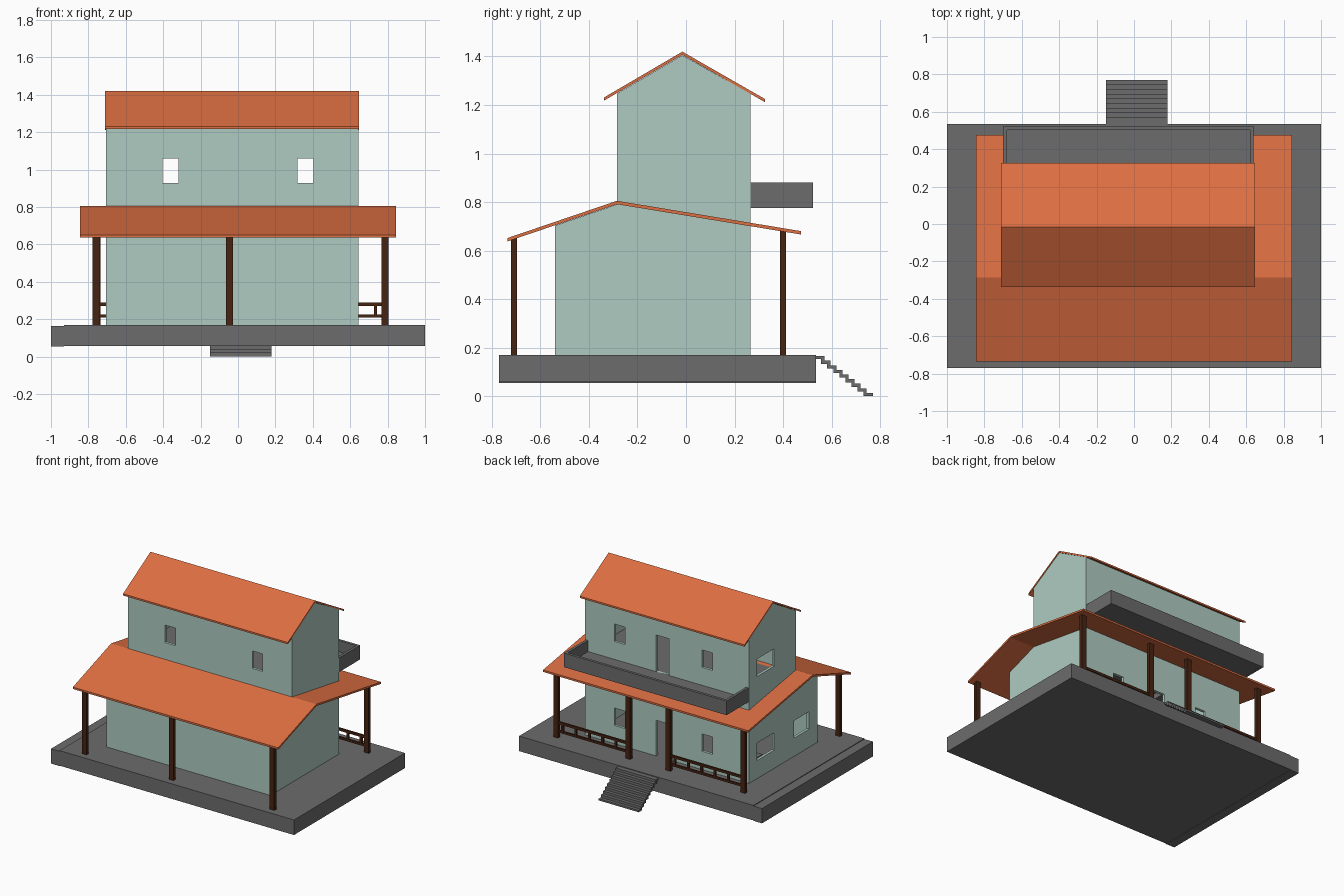
import bpy, bmesh
from mathutils import Vector

if "Cube" in bpy.data.objects:
    bpy.data.objects.remove(bpy.data.objects["Cube"])


def material(name, color):
    m = bpy.data.materials.new(name)
    m.use_nodes = True
    m.diffuse_color = (*color, 1)
    bsdf = next(n for n in m.node_tree.nodes if n.type == 'BSDF_PRINCIPLED')
    bsdf.inputs["Base Color"].default_value = (*color, 1)
    return m


ORANGE = material("orange roof", (0.72, 0.156, 0.054))
GREEN = material("pale green wall", (0.43, 0.60, 0.54))
GREY = material("grey concrete", (0.15, 0.15, 0.15))
WOOD = material("dark wood", (0.061, 0.017, 0.006))


def finish(name, bm, mat):
    bmesh.ops.recalc_face_normals(bm, faces=bm.faces)
    mesh = bpy.data.meshes.new(name)
    bm.to_mesh(mesh)
    bm.free()
    mesh.materials.append(mat)
    ob = bpy.data.objects.new(name, mesh)
    bpy.context.collection.objects.link(ob)
    return ob


def boxes(name, ranges, mat):
    """One object made of boxes, each given as x, y and z ranges."""
    bm = bmesh.new()
    for r in ranges:
        new = bmesh.ops.create_cube(bm, size=1)["verts"]
        for v in new:
            v.co = Vector([lo + (c + 0.5) * (hi - lo) for c, (lo, hi) in zip(v.co, r)])
    return finish(name, bm, mat)


def prism(name, profile, start, end, mat, along_x=True):
    """Extrude a (u, z) profile along x, or along y."""
    bm = bmesh.new()
    place = (lambda u, z, w: (w, u, z)) if along_x else (lambda u, z, w: (u, w, z))
    face = bm.faces.new([bm.verts.new(place(u, z, start)) for u, z in profile])
    new = bmesh.ops.extrude_face_region(bm, geom=[face])["geom"]
    shift = Vector(place(0, 0, end - start))
    bmesh.ops.translate(bm, vec=shift, verts=[g for g in new if isinstance(g, bmesh.types.BMVert)])
    return finish(name, bm, mat)


def roof(name, line, thick, x0, x1):
    under = [(y, z - thick) for y, z in reversed(line)]
    return prism(name, line + under, x0, x1, ORANGE)


def stairs(name, u, z, tread, rise, count, thick, start, end, along_x=True, landing=0.0):
    """Thin folded stair running down from (u, z)."""
    top = [(u, z)]
    u += landing
    for _ in range(count):
        top += [(u, z), (u, z - rise)]
        u, z = u + tread, z - rise
    top.append((u, z))
    if not landing:
        top.pop(0)
    step = thick if tread > 0 else -thick
    under = [(a - step, b - thick) for a, b in top]
    under[-1] = (u, z - thick)
    return prism(name, top + under[::-1], start, end, GREY, along_x)


# Ground slab with its slightly lower side strip
boxes("base_slab", [((-0.93, 1), (-0.77, 0.535), (0.058, 0.17))], GREY)
boxes("base_side_strip", [((-1, -0.93), (-0.77, 0.535), (0.055, 0.165))], GREY)

# Hollow house shell
shell = [(-0.54, 0.165), (0.265, 0.165), (0.265, 1.247), (-0.015, 1.405),
         (-0.285, 1.247), (-0.285, 0.79), (-0.54, 0.703)]
cavity = [(-0.52, 0.1), (0.245, 0.1), (0.245, 1.23), (-0.015, 1.38),
          (-0.265, 1.23), (-0.265, 0.775), (-0.52, 0.69)]
LEFT, RIGHT = 0.645, -0.705
house = prism("house_walls", shell, RIGHT, LEFT, GREEN)
hollow = prism("cavity_cutter", cavity, RIGHT + 0.02, LEFT - 0.02, GREEN)

# Window and door openings
low, high = (0.305, 0.435), (0.93, 1.06)
back, through, side = (0.2, 0.4), (-0.4, 0.4), (-0.8, -0.65)
openings = [((-0.045, 0.06), back, (0.1, 0.435)),
            ((-0.045, 0.06), back, (0.797, 1.07)),
            (side, (-0.03, 0.17), low),
            (side, (-0.03, 0.17), high),
            (side, (-0.44, -0.265), low)]
for xs in ((-0.403, -0.317), (0.317, 0.403)):
    openings += [(xs, back, low), (xs, through, high)]
holes = boxes("opening_cutter", openings, GREEN)

for cutter in (hollow, holes):
    cutter.hide_render = True
    mod = house.modifiers.new("cut", 'BOOLEAN')
    mod.operation, mod.solver, mod.object = 'DIFFERENCE', 'EXACT', cutter
    bpy.context.view_layer.objects.active = house
    bpy.ops.object.modifier_apply(modifier=mod.name)
    bpy.data.objects.remove(cutter)

# Roofs
roof("upper_roof", [(-0.338, 1.231), (-0.015, 1.42), (0.325, 1.225)], 0.013, -0.71, 0.647)
roof("porch_roof", [(-0.735, 0.652), (-0.285, 0.805), (0.475, 0.68)], 0.014, -0.845, 0.845)

# Balcony and upper floor
wall = (0.775, 0.88)
boxes("balcony_floor", [((-0.69, 0.63), (-0.264, 0.51), (0.776, 0.797))], GREY)
boxes("balcony_parapet", [((-0.70, 0.64), (0.503, 0.523), wall),
                          ((-0.70, -0.68), (0.265, 0.503), wall),
                          ((0.62, 0.64), (0.265, 0.503), wall)], GREY)

# Porch posts
W = 0.019


def post(x, y, top):
    return ((x - W, x + W), (y - W * 0.65, y + W * 0.65), (0.17, top))


boxes("front_posts", [post(x, -0.71, 0.652) for x in (-0.76, -0.045, 0.785)], WOOD)
boxes("back_posts", [post(x, 0.4, 0.682) for x in (-0.755, -0.14, 0.19, 0.785)], WOOD)

# Porch railings
for name, x0, x1 in (("left_railing", 0.19, 0.785), ("right_railing", -0.755, -0.14)):
    depth = (0.393, 0.407)
    parts = [((x0, x1), depth, (0.21, 0.226)), ((x0, x1), depth, (0.272, 0.29))]
    for i in range(5):
        x = x1 - 0.05 - i * 0.11
        parts.append(((x - 0.008, x + 0.008), depth, (0.226, 0.272)))
    boxes(name, parts, WOOD)

# Entrance steps and inner stair
stairs("entrance_steps", 0.535, 0.165, 0.025, 0.019, 8, 0.013, -0.15, 0.18, landing=0.035)
stairs("inner_stair", -0.1, 0.7, -0.045, 0.042, 12, 0.013, -0.05, 0.15, along_x=False)
